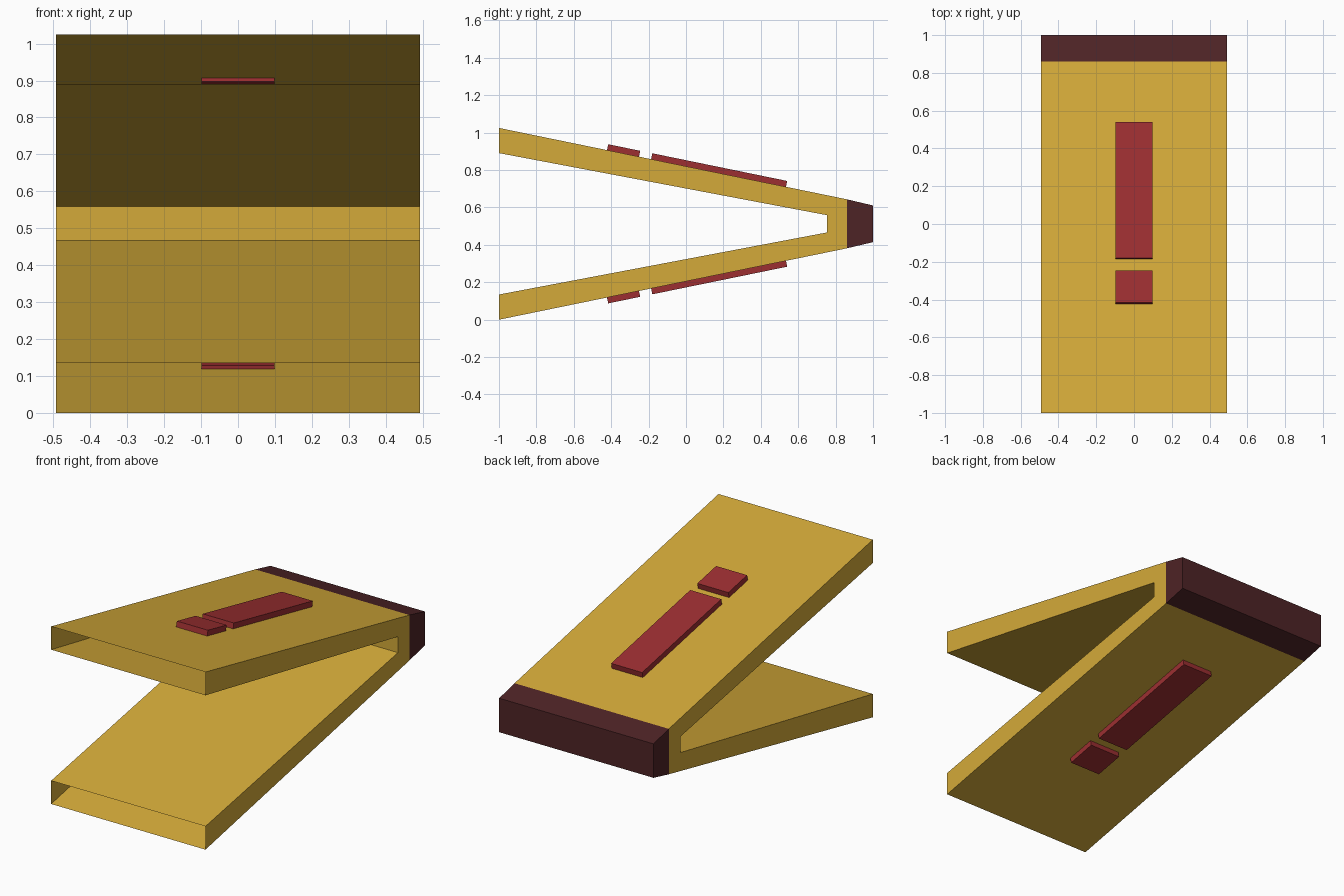
import bpy, bmesh, math
from mathutils import Vector

if "Cube" in bpy.data.objects:
    bpy.data.objects.remove(bpy.data.objects["Cube"])

MID, HALF_W = 0.5125, 0.4925   # height of the symmetry plane, half width


def material(name, rgb):
    m = bpy.data.materials.new(name)
    m.diffuse_color = (*rgb, 1.0)
    m.use_nodes = True
    m.node_tree.nodes["Principled BSDF"].inputs["Base Color"].default_value = m.diffuse_color
    return m


gold = material("gold", (0.658, 0.402, 0.041))
red = material("red", (0.332, 0.028, 0.031))
maroon = material("dark maroon", (0.076, 0.017, 0.019))


def prism(name, profile, half_width, mat, open_edges=()):
    """Extrude a (y, z) outline along x, leaving the listed edges open."""
    bm = bmesh.new()
    left, right = ([bm.verts.new((x, y, z)) for y, z in profile]
                   for x in (-half_width, half_width))
    bm.faces.new(left)
    bm.faces.new(right[::-1])
    n = len(profile)
    for i in range(n):
        if i not in open_edges:
            j = (i + 1) % n
            bm.faces.new((left[j], left[i], right[i], right[j]))
    bmesh.ops.recalc_face_normals(bm, faces=bm.faces)
    mesh = bpy.data.meshes.new(name)
    bm.to_mesh(mesh)
    bm.free()
    mesh.materials.append(mat)
    ob = bpy.data.objects.new(name, mesh)
    bpy.context.collection.objects.link(ob)
    return ob


def mirrored(half):
    """Complete an upper half outline with its reflection below MID."""
    return ([(y, MID + h) for y, h in half] +
            [(y, MID - h) for y, h in reversed(half)])


# V-shaped hollow body: both front ends and the joint to the cap are open
body = mirrored([(0.755, 0.046), (-1, 0.378), (-1, 0.5125), (0.86, 0.131)])
prism("folded_body", body, HALF_W, gold, open_edges=(1, 3, 5))

# Dark cap along the back of the fold
prism("back_cap", mirrored([(0.86, 0.131), (1, 0.098)]), HALF_W, maroon)

# Raised bars, slightly sunk into the sloping top and bottom surfaces
slope = (0.5125 - 0.131) / 1.86
normal = Vector((slope, 1)).normalized()
RAISE, SINK = 0.032, 0.01


def plate(name, y0, y1, side):
    a, b = (Vector((y, 0.5125 - slope * (y + 1))) for y in
            (y0 - normal.x * RAISE, y1 - normal.x * RAISE))
    pts = [a + normal * RAISE, b + normal * RAISE,
           b - normal * SINK, a - normal * SINK]
    prism(name, [(p.x, MID + side * p.y) for p in pts], 0.099, red)


for label, side in (("top", 1), ("bottom", -1)):
    plate(label + "_long_bar", -0.18, 0.541, side)
    plate(label + "_short_bar", -0.416, -0.245, side)
